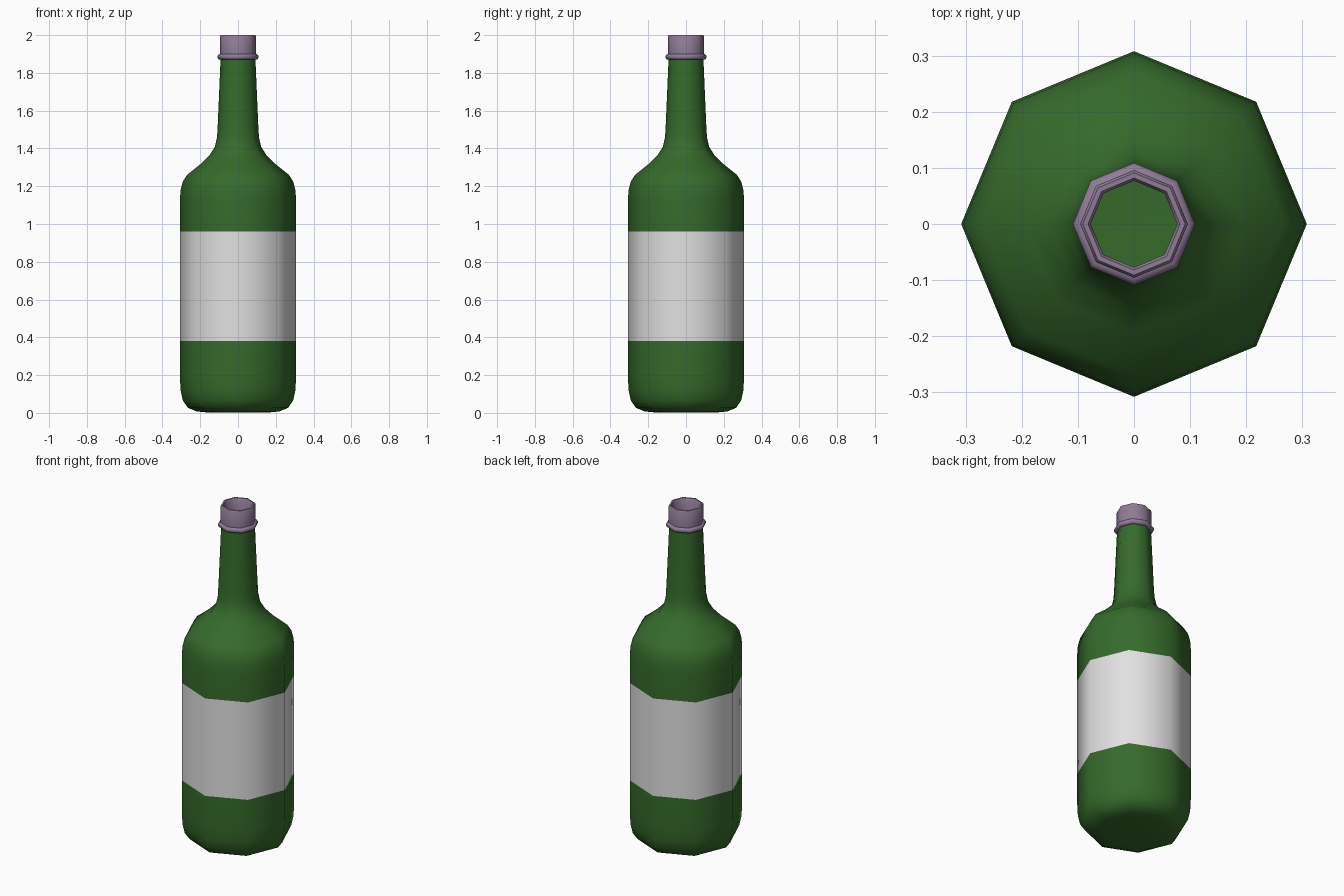
import bpy, bmesh, math

if "Cube" in bpy.data.objects:
    bpy.data.objects.remove(bpy.data.objects["Cube"])

SIDES = 8


def material(name, rgb):
    m = bpy.data.materials.new(name)
    m.diffuse_color = (*rgb, 1)
    m.use_nodes = True
    m.node_tree.nodes["Principled BSDF"].inputs["Base Color"].default_value = m.diffuse_color
    return m


green = material("green glass", (0.036, 0.145, 0.024))
paper = material("label grey", (0.75, 0.75, 0.75))
purple = material("cap purple", (0.28, 0.20, 0.31))


def lathe(name, profile, mats, angle, cap_first=False, rule=None):
    """Spin (radius, z) points into an eight-sided shell, listed outside-up."""
    bm = bmesh.new()
    rings = []
    for r, z in profile:
        rings.append([bm.verts.new((r * math.cos(math.tau * i / SIDES),
                                    r * math.sin(math.tau * i / SIDES), z))
                      for i in range(SIDES)])
    for a, b in zip(rings, rings[1:]):
        for i in range(SIDES):
            j = (i + 1) % SIDES
            bm.faces.new((a[i], a[j], b[j], b[i]))
    if cap_first:
        bm.faces.new(rings[0][::-1])
    if rule:
        for f in bm.faces:
            f.material_index = rule(f)
    me = bpy.data.meshes.new(name)
    bm.to_mesh(me)
    bm.free()
    for m in mats:
        me.materials.append(m)
    ob = bpy.data.objects.new(name, me)
    bpy.context.collection.objects.link(ob)
    bpy.ops.object.select_all(action='DESELECT')
    ob.select_set(True)
    bpy.context.view_layer.objects.active = ob
    bpy.ops.object.shade_smooth_by_angle(angle=math.radians(angle))
    return ob


# Bottle: open glass shell, with the wrapped label as its middle band
lathe("bottle",
      [(0.17, 0.003), (0.22, 0.008), (0.265, 0.027), (0.292, 0.065),
       (0.304, 0.12), (0.308, 0.2), (0.308, 0.38), (0.308, 0.96),
       (0.308, 1.12), (0.304, 1.18), (0.292, 1.225), (0.27, 1.26),
       (0.195, 1.32), (0.15, 1.365), (0.122, 1.41), (0.111, 1.46),
       (0.107, 1.53), (0.092, 1.88)],
      [green, paper], 50, cap_first=True,
      rule=lambda f: int(0.4 < f.calc_center_median().z < 0.95))

# Cap: collar ring, outer sleeve, rounded lip and open bore
lathe("cap",
      [(0.077, 1.87), (0.092, 1.87), (0.103, 1.872), (0.109, 1.880), (0.109, 1.890),
       (0.103, 1.898), (0.096, 1.90), (0.096, 1.992), (0.091, 2.0),
       (0.082, 2.0), (0.077, 1.992), (0.077, 1.87)],
      [purple], 50)
